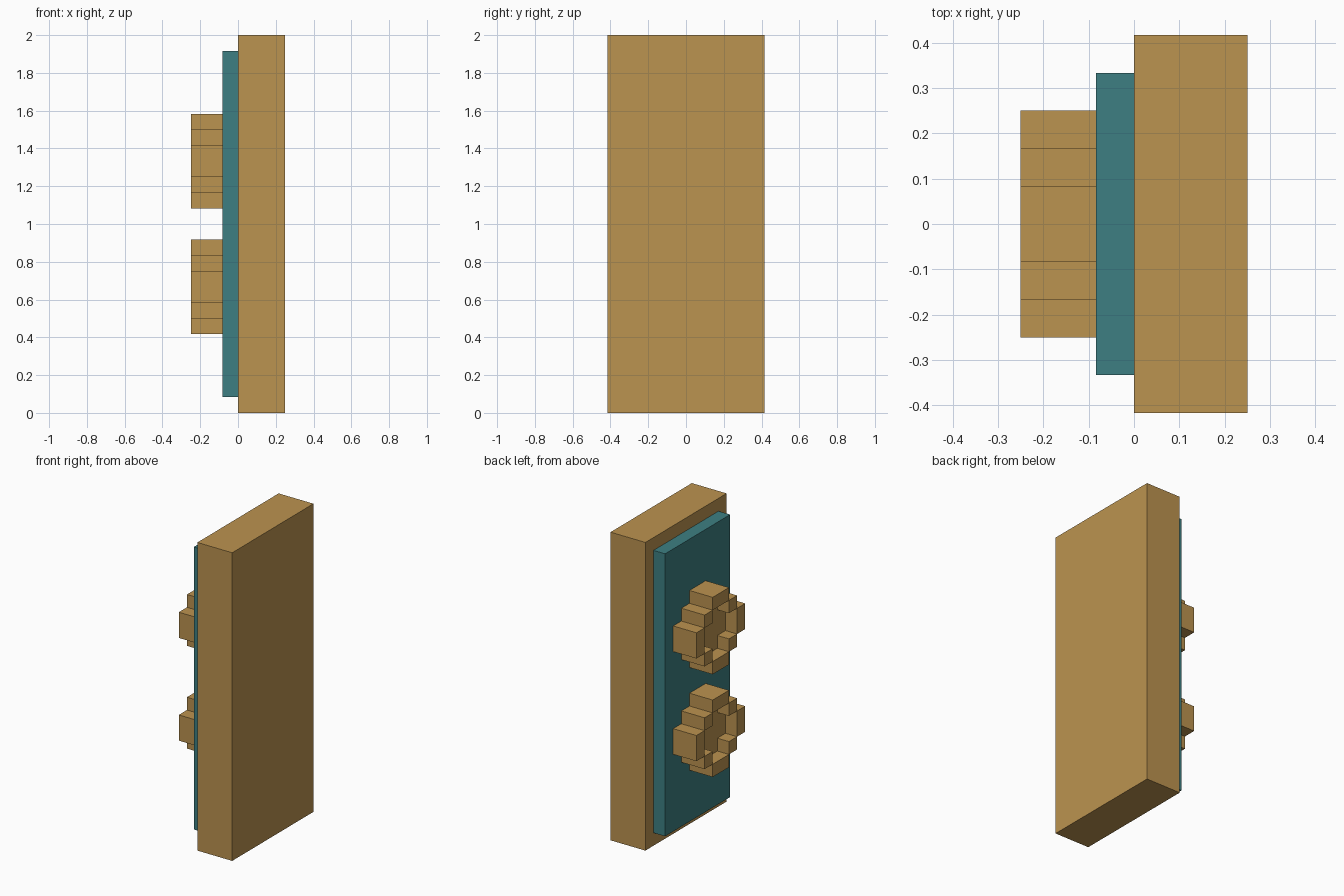
import bpy, bmesh
from mathutils import Matrix, Vector

U = 1 / 12  # one grid cell

cube = bpy.data.objects.get("Cube")
if cube:
    bpy.data.objects.remove(cube, do_unlink=True)


def make_material(name, rgb):
    mat = bpy.data.materials.new(name)
    mat.use_nodes = True
    mat.diffuse_color = (*rgb, 1)
    mat.node_tree.nodes["Principled BSDF"].inputs["Base Color"].default_value = (*rgb, 1)
    return mat


def make_boxes(name, boxes, mat, origin=(0, 0, 0)):
    """One object from boxes given as (x0, x1, y0, y1, z0, z1) in grid cells."""
    bm = bmesh.new()
    for x0, x1, y0, y1, z0, z1 in boxes:
        centre = Vector((x0 + x1, y0 + y1, z0 + z1)) * U / 2
        size = Vector((x1 - x0, y1 - y0, z1 - z0)) * U
        bmesh.ops.create_cube(bm, size=1, matrix=Matrix.Translation(centre) @ Matrix.Diagonal(size).to_4x4())
    mesh = bpy.data.meshes.new(name)
    bm.to_mesh(mesh)
    bm.free()
    mesh.materials.append(mat)
    obj = bpy.data.objects.new(name, mesh)
    obj.location = Vector(origin) * U
    bpy.context.collection.objects.link(obj)
    return obj


ochre = make_material("ochre", (0.50, 0.292, 0.080))
teal = make_material("teal", (0.047, 0.212, 0.223))

# Thick backing slab and the thinner panel on its side
make_boxes("backing_slab", [(0, 3, -5, 5, 0, 24)], ochre)
make_boxes("side_panel", [(-1, 0, -4, 4, 1, 23)], teal)

# Stepped ring: four outer blocks and four diagonal blocks
ring = []
for s in (-1, 1):
    near, far = sorted((2 * s, 3 * s))
    ring.append((-2, 0, near, far, -1, 1))
    ring.append((-2, 0, -1, 1, near, far))
    for t in (-1, 1):
        ring.append((-2, 0, *sorted((s, 2 * s)), *sorted((t, 2 * t))))

# Recessed cross-shaped dish filling the ring to half its depth
dish = [(-1, 0, -2, 2, -1, 1), (-1, 0, -1, 1, 1, 2), (-1, 0, -1, 1, -2, -1)]

for label, height in (("lower", 8), ("upper", 16)):
    make_boxes(label + "_ring", ring, ochre, (-1, 0, height))
    make_boxes(label + "_dish", dish, ochre, (-1, 0, height))
